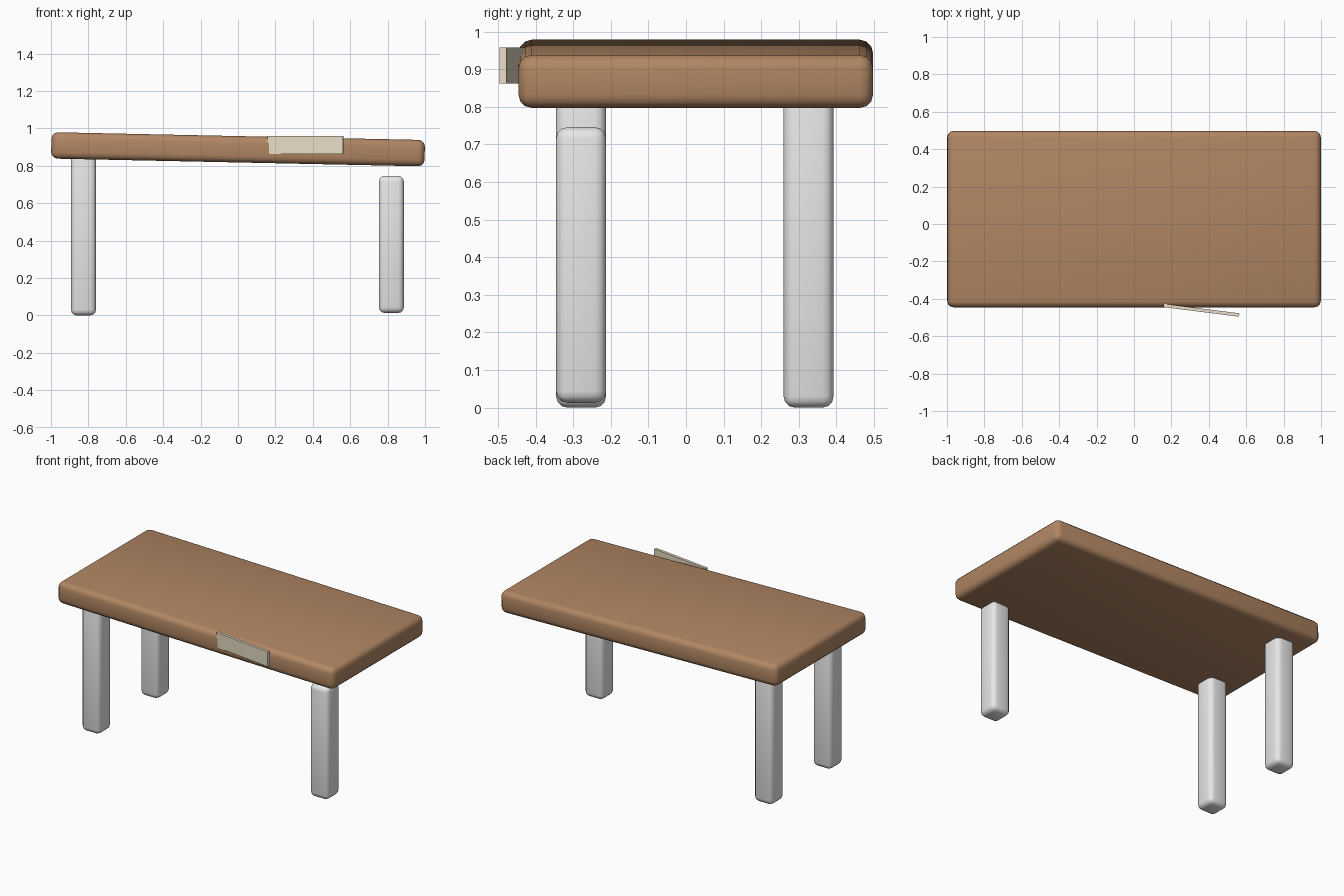
import bpy
import math

if "Cube" in bpy.data.objects:
    bpy.data.objects.remove(bpy.data.objects["Cube"])


def material(name, rgb):
    m = bpy.data.materials.new(name)
    m.diffuse_color = (*rgb, 1.0)
    m.use_nodes = True
    m.node_tree.nodes["Principled BSDF"].inputs["Base Color"].default_value = m.diffuse_color
    return m


WOOD = material("brown wood", (0.44, 0.24, 0.125))
GREY = material("pale grey", (0.8, 0.8, 0.8))
CREAM = material("cream", (0.80, 0.72, 0.56))


def block(name, centre, size, mat, rot=(0, 0, 0), bevel=0.0):
    """Box with optional rounded edges."""
    bpy.ops.mesh.primitive_cube_add(size=1, location=centre, rotation=rot)
    ob = bpy.context.object
    ob.name = name
    ob.scale = size
    bpy.ops.object.transform_apply(location=False, rotation=False, scale=True)
    ob.data.materials.append(mat)
    if bevel:
        mod = ob.modifiers.new("rounded edges", 'BEVEL')
        mod.width = bevel
        mod.segments = 3
        bpy.ops.object.modifier_apply(modifier=mod.name)
        bpy.ops.object.shade_smooth_by_angle(angle=math.radians(35))
    return ob


# Sloping table top
block("table_top", (0, 0.026, 0.888), (1.997, 0.943, 0.141), WOOD,
      (0, math.radians(1.2), 0), 0.035)

# Three legs: the left pair reaches into the top, the right one falls short
for name, x, y, bottom, top in (
        ("front_left_leg", -0.826, -0.279, 0.0, 0.88),
        ("back_left_leg", -0.826, 0.326, 0.0, 0.88),
        ("front_right_leg", 0.820, -0.279, 0.013, 0.746)):
    block(name, (x, y, (bottom + top) / 2), (0.133, 0.133, top - bottom),
          GREY, bevel=0.03)

# Thin plate hanging askew from the front edge
block("front_plate", (0.36, -0.461, 0.910), (0.408, 0.018, 0.096), CREAM,
      (0, 0, math.radians(-7.2)))
